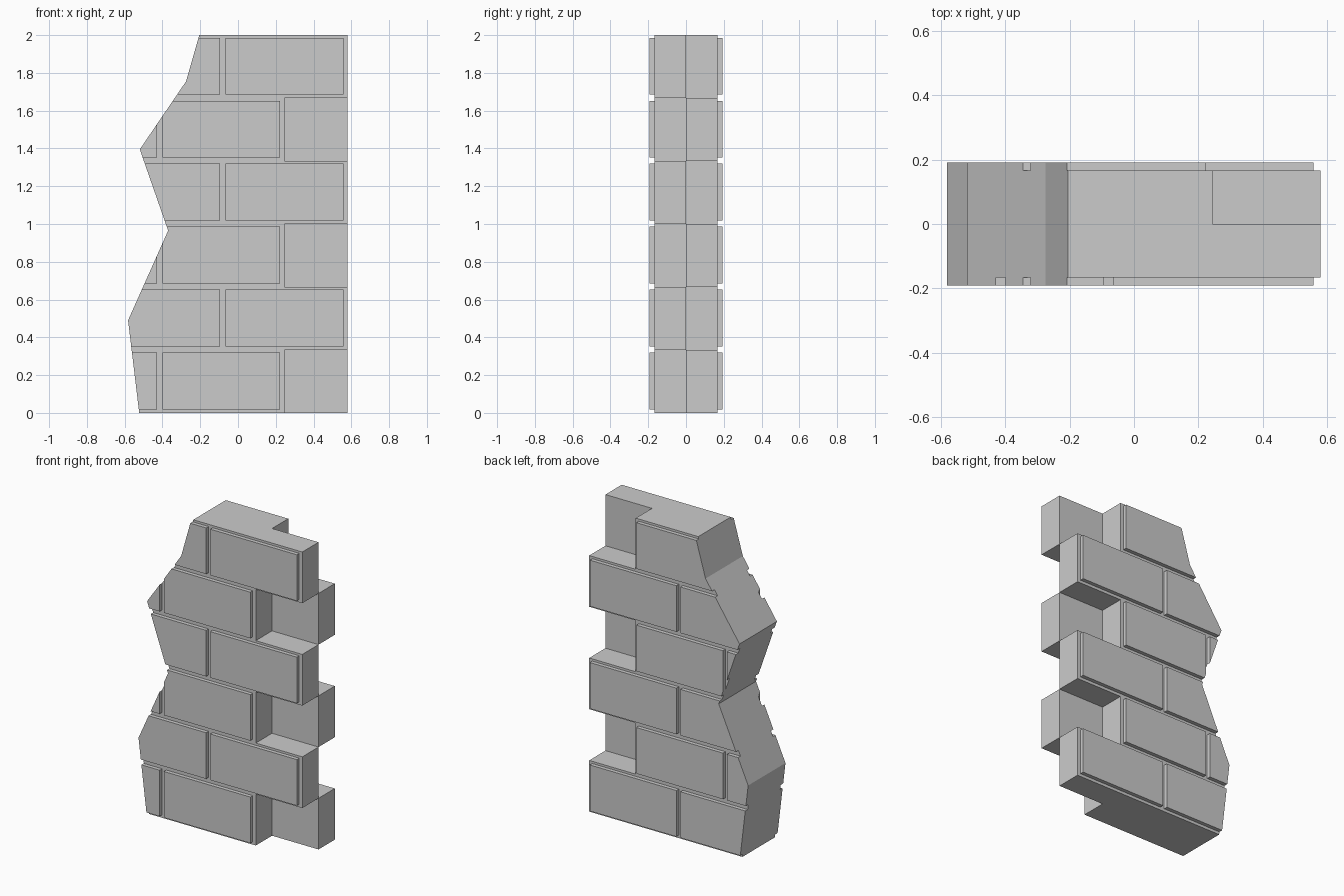
import bpy, bmesh

if "Cube" in bpy.data.objects:
    bpy.data.objects.remove(bpy.data.objects["Cube"])

ROW = 1 / 3          # course height
BODY, FACE = 0.167, 0.192   # half depth of mortar core and of brick faces
LONG, SHORT = 0.58, 0.245   # right end of long and short courses
# broken left edge, bottom to top (x, z)
EDGE = [(-0.523, 0), (-0.582, 0.49), (-0.37, 0.965),
        (-0.52, 1.395), (-0.275, 1.755), (-0.205, 2.0)]


def left_x(z):
    for (xa, za), (xb, zb) in zip(EDGE, EDGE[1:]):
        if z <= zb + 1e-9:
            return xa + (xb - xa) * (z - za) / (zb - za)
    return EDGE[-1][0]


def clipped(x0, x1, z0, z1):
    """Rectangle trimmed by the broken edge."""
    zs = {z0, z1} | {z for _, z in EDGE if z0 < z < z1}
    for (xa, za), (xb, zb) in zip(EDGE, EDGE[1:]):
        for x in (x0, x1):
            z = za + (x - xa) / (xb - xa) * (zb - za)
            if za < z < zb and z0 < z < z1:
                zs.add(z)
    zs = [z for z in sorted(zs) if left_x(z) <= x1 + 1e-6]
    if len(zs) < 2:
        return None
    pts = [(x1, zs[0]), (x1, zs[-1])]
    for z in reversed(zs):
        p = (max(left_x(z), x0), z)
        if all(abs(p[0] - q[0]) + abs(p[1] - q[1]) > 1e-4 for q in pts):
            pts.append(p)
    return pts


def add_prism(bm, pts, ya, yb, cap_a=True):
    """Extrude an x-z outline from ya to yb; the cap at ya is optional."""
    a = [bm.verts.new((x, ya, z)) for x, z in pts]
    b = [bm.verts.new((x, yb, z)) for x, z in pts]
    flip = yb < ya
    loops = [b] + ([a[::-1]] if cap_a else [])
    n = len(pts)
    loops += [[a[i], a[(i + 1) % n], b[(i + 1) % n], b[i]] for i in range(n)]
    for f in loops:
        # outline runs counter-clockwise in x-z, so its normal faces -y
        bm.faces.new(f if flip else f[::-1])


def finish(bm, name):
    mesh = bpy.data.meshes.new(name)
    bm.to_mesh(mesh)
    bm.free()
    bpy.context.collection.objects.link(bpy.data.objects.new(name, mesh))


for side, label, long_parity in ((-1, "front", 1), (1, "back", 0)):
    # mortar core with toothed right end
    outline = []
    for k in range(6):
        x = LONG if k % 2 == long_parity else SHORT
        outline += [(x, k * ROW), (x, (k + 1) * ROW)]
    bm = bmesh.new()
    add_prism(bm, outline + EDGE[::-1], 0, side * BODY)
    finish(bm, label + "_wall_core")

    # raised brick faces, two per course
    bm = bmesh.new()
    for k in range(6):
        right = (LONG if k % 2 == long_parity else SHORT) - 0.022
        z0 = k * ROW + 0.019
        for x0, x1 in ((right - 0.623, right), (right - 1.276, right - 0.653)):
            pts = clipped(x0, x1, z0, z0 + 0.3)
            if pts:
                add_prism(bm, pts, side * BODY, side * FACE, cap_a=False)
    finish(bm, label + "_bricks")
